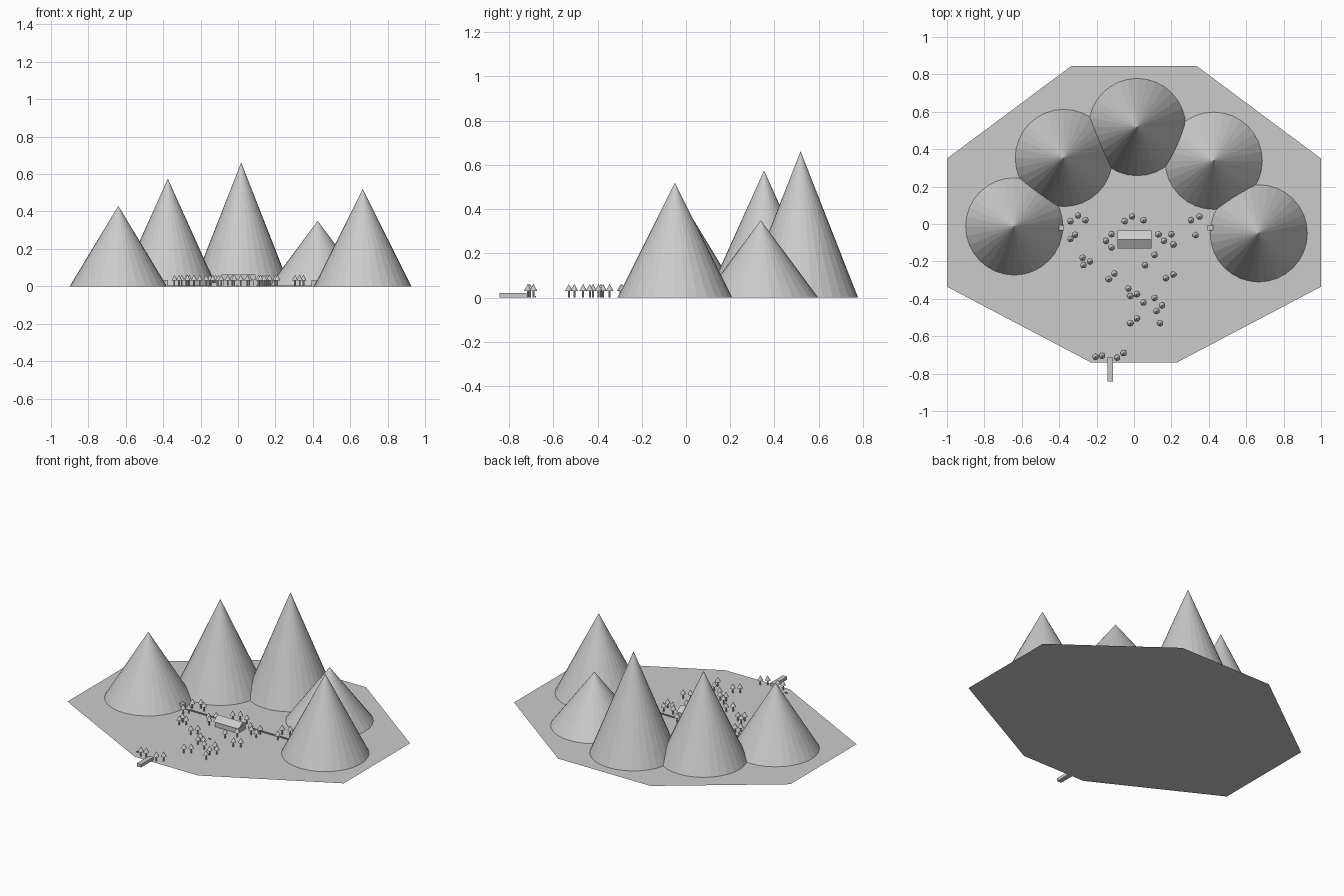
import bpy, bmesh, math

if "Cube" in bpy.data.objects:
    bpy.data.objects.remove(bpy.data.objects["Cube"])

def make(name, verts, faces):
    me = bpy.data.meshes.new(name)
    me.from_pydata(verts, [], faces)
    ob = bpy.data.objects.new(name, me)
    bpy.context.collection.objects.link(ob)
    return ob

def box(name, x0, x1, y0, y1, z0, z1):
    v = [(x, y, z) for z in (z0, z1) for x, y in ((x0, y0), (x1, y0), (x1, y1), (x0, y1))]
    return make(name, v, [(3, 2, 1, 0), (4, 5, 6, 7), (0, 1, 5, 4), (1, 2, 6, 5), (2, 3, 7, 6), (3, 0, 4, 7)])

def cone_mesh(name, parts):
    """One mesh from stacked (r1, r2, z0, z1, sides) cones."""
    bm = bmesh.new()
    for r1, r2, z0, z1, n in parts:
        new = bmesh.ops.create_cone(bm, cap_ends=True, segments=n, radius1=r1, radius2=r2, depth=z1 - z0)
        bmesh.ops.translate(bm, verts=new["verts"], vec=(0, 0, (z0 + z1) / 2))
    me = bpy.data.meshes.new(name)
    bm.to_mesh(me)
    bm.free()
    return me

def place(name, me, x, y):
    ob = bpy.data.objects.new(name, me)
    ob.location = (x, y, 0)
    bpy.context.collection.objects.link(ob)

# Flat valley floor, eight-sided
make("ground", [(x, y, 0) for x, y in (
    (-1, -.335), (-.23, -.74), (.23, -.74), (1, -.335),
    (1, .35), (.335, .845), (-.335, .845), (-1, .35))], [tuple(range(8))])

# Ring of mountains
for x, y, h in ((-.64, -.013, .43), (-.375, .353, .575), (.017, .518, .662),
                (.426, .338, .35), (.667, -.05, .52)):
    place("mountain", cone_mesh("mountain", [(.26, 0, 0, h, 32)]), x, y)

# Lodge with a gabled roof
prof = ((-.127, 0), (-.041, 0), (-.041, .038), (-.127, .038))
box("lodge_walls", -.08, .085, -.122, -.043, 0, .036)
roof = [(x, y, z) for x in (-.088, .094) for y, z in ((-.13, .034), (-.036, .034), (-.083, .062))]
make("lodge_roof", roof, [(0, 2, 1), (3, 4, 5), (0, 1, 4, 3), (1, 2, 5, 4), (2, 0, 3, 5)])

# Tunnel mouths and the thin rails leading to the lodge
for x, edge in ((-.387, -.09), (.408, .095)):
    box("tunnel_mouth", x - .014, x + .014, -.034, -.006, 0, .034)
    a, b = sorted((x, edge))
    for y in (-.024, -.016):
        box("rail", a, b, y - .001, y + .001, 0, .004)

# Pier and two small boards
box("pier", -.143, -.112, -.842, -.715, 0, .02)
for x, y in ((-.25, -.68), (-.005, -.285)):
    box("board", x - .007, x + .007, y - .002, y + .002, 0, .008)

# Trees share one mesh
tree = cone_mesh("tree", [(.0045, .0045, 0, .031, 8), (.017, 0, .031, .062, 10)])
for x, y in ((-.34, .015), (-.3, .045), (-.26, .02), (-.34, -.08), (-.315, -.057), (-.275, -.18),
             (-.27, -.22), (-.235, -.2), (-.135, -.295), (-.105, -.265), (-.15, -.09), (-.12, -.055),
             (-.12, -.125), (-.05, .015), (-.01, .04), (.05, .02), (.13, -.055), (.16, -.09),
             (.2, -.055), (.21, -.11), (.11, -.165), (.06, -.22), (.17, -.29), (.21, -.27),
             (.305, .02), (.35, .04), (.33, -.06), (-.03, -.345), (-.02, -.385), (.015, -.375),
             (.05, -.42), (.11, -.395), (.12, -.465), (.15, -.435), (-.02, -.53), (.015, -.505),
             (.14, -.53), (-.205, -.71), (-.17, -.705), (-.09, -.715), (-.055, -.69)):
    place("tree", tree, x, y)
